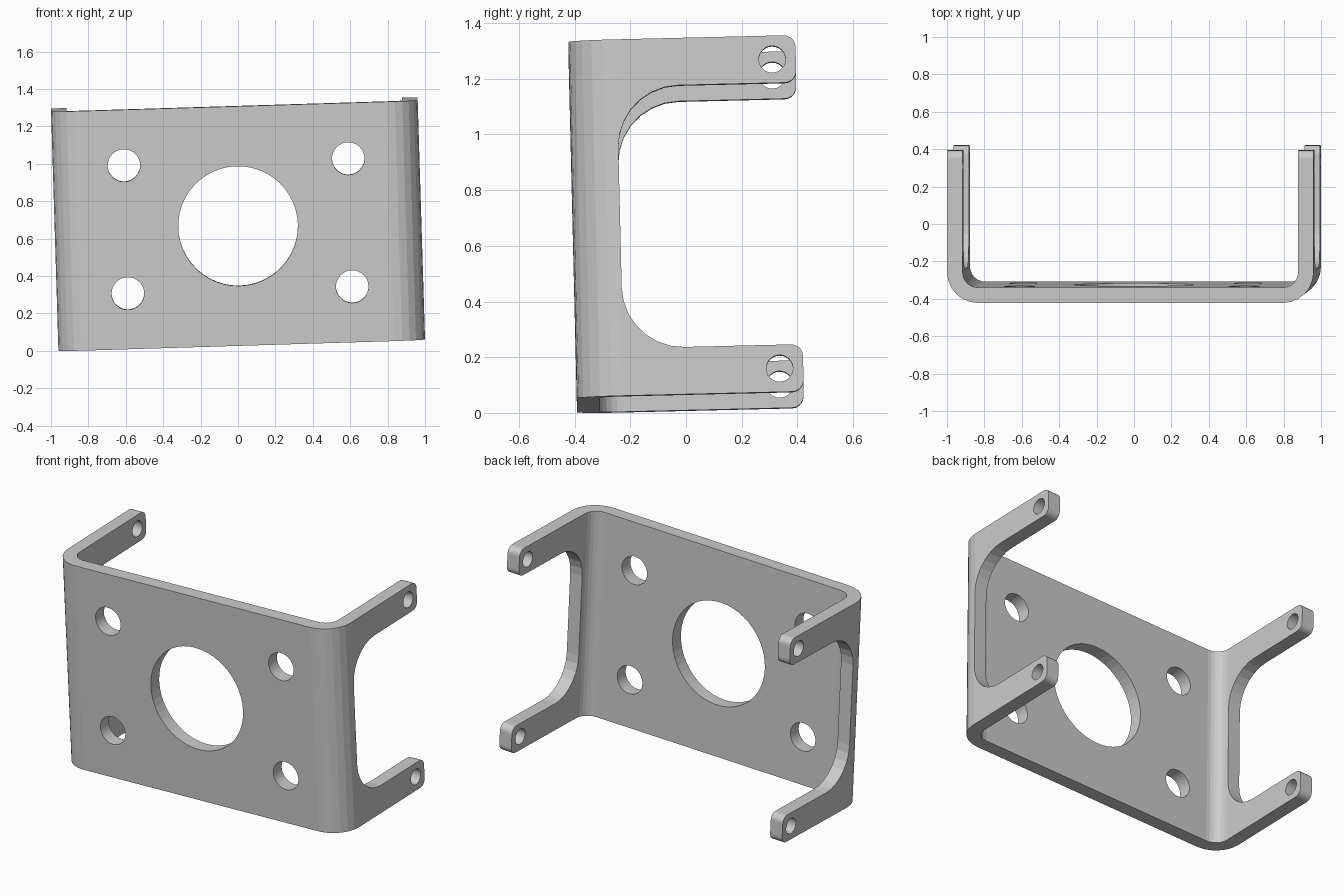
import bpy, bmesh, math
from mathutils import Vector, Euler, Matrix

if "Cube" in bpy.data.objects:
    bpy.data.objects.remove(bpy.data.objects["Cube"])

W, D, H, T = 1.961, 0.815, 1.281, 0.083   # width, depth, height, sheet thickness
ARM = 0.17                                # height of each arm


def rounded(corners):
    """Polygon from (x, y, radius, segments) corners, each filleted."""
    out, n = [], len(corners)
    for i, (x, y, r, seg) in enumerate(corners):
        p = Vector((x, y))
        if r == 0:
            out.append(p)
            continue
        a = (Vector(corners[i - 1][:2]) - p).normalized()
        b = (Vector(corners[(i + 1) % n][:2]) - p).normalized()
        c = p + (a + b) * r               # all corners are right angles
        for k in range(seg + 1):
            t = math.pi / 2 * k / seg
            out.append(c - b * r * math.cos(t) - a * r * math.sin(t))
    return out


def circle(x, y, r, n):
    return [Vector((x + r * math.cos(2 * math.pi * k / n),
                    y + r * math.sin(2 * math.pi * k / n))) for k in range(n)]


def prism(name, pts, to3d, lo, hi):
    """Extrude a 2D outline between lo and hi; to3d maps (u, v, depth) to space."""
    bm = bmesh.new()
    f = bm.faces.new([bm.verts.new(to3d(p.x, p.y, lo)) for p in pts])
    ext = bmesh.ops.extrude_face_region(bm, geom=[f])
    step = Vector(to3d(0, 0, hi)) - Vector(to3d(0, 0, lo))
    bmesh.ops.translate(bm, vec=step,
                        verts=[g for g in ext["geom"] if isinstance(g, bmesh.types.BMVert)])
    bmesh.ops.recalc_face_normals(bm, faces=bm.faces)
    me = bpy.data.meshes.new(name)
    bm.to_mesh(me)
    bm.free()
    ob = bpy.data.objects.new(name, me)
    bpy.context.collection.objects.link(ob)
    return ob


def along_x(u, v, d): return (d, u, v)
def along_y(u, v, d): return (u, d, v)
def along_z(u, v, d): return (u, v, d)


def boolean(target, cutter, op):
    cutter.hide_render = True
    m = target.modifiers.new(op, 'BOOLEAN')
    m.operation, m.object, m.solver = op, cutter, 'EXACT'
    bpy.context.view_layer.objects.active = target
    bpy.ops.object.modifier_apply(modifier=m.name)
    bpy.data.objects.remove(cutter)


# Bent sheet: U-shaped section seen from above
w, ro, ri = W / 2, 0.165, 0.082
bracket = prism("bracket", rounded([
    (-w, D, 0, 0), (-w, 0, ro, 6), (w, 0, ro, 6), (w, D, 0, 0),
    (w - T, D, 0, 0), (w - T, T, ri, 6), (-w + T, T, ri, 6), (-w + T, D, 0, 0)]),
    along_z, 0, H)

# Side outline: keeps the four round-ended arms and the open slot between them
s, e = 0.17, 0.042
side = prism("side_outline", rounded([
    (-0.1, -0.1, 0, 0), (0.3, -0.1, 0, 0), (0.3, 0, 0, 0),
    (D, 0, e, 5), (D, ARM, e, 5), (s, ARM, 0.22, 7),
    (s, H - ARM, 0.22, 7), (D, H - ARM, e, 5), (D, H, e, 5),
    (0.3, H, 0, 0), (0.3, H + 0.1, 0, 0), (-0.1, H + 0.1, 0, 0)]),
    along_x, -1.5, 1.5)
boolean(bracket, side, 'INTERSECT')

# Arm holes, each drilled through both sides
for z in (ARM / 2, H - ARM / 2):
    boolean(bracket, prism("arm_hole", circle(D - 0.085, z, 0.048, 24),
                           along_x, -1.5, 1.5), 'DIFFERENCE')

# Large centre hole and four mounting holes in the face plate
plate_holes = [(0, 0, 0.32, 48)] + [(x, z, 0.087, 32) for x in (-0.6, 0.6) for z in (-0.3425, 0.3425)]
for x, z, r, n in plate_holes:
    boolean(bracket, prism("plate_hole", circle(x, H / 2 + z, r, n),
                           along_y, -0.2, 0.14), 'DIFFERENCE')

# Slight tilt of the whole part, then rest it on the ground, centred
me = bracket.data
me.transform(Euler((math.radians(1.38), math.radians(-1.76), 0)).to_matrix().to_4x4())
lo = [min(v.co[i] for v in me.vertices) for i in range(3)]
hi = [max(v.co[i] for v in me.vertices) for i in range(3)]
me.transform(Matrix.Translation((-(lo[0] + hi[0]) / 2, -(lo[1] + hi[1]) / 2, -lo[2])))
for p in me.polygons:
    p.use_smooth = False
